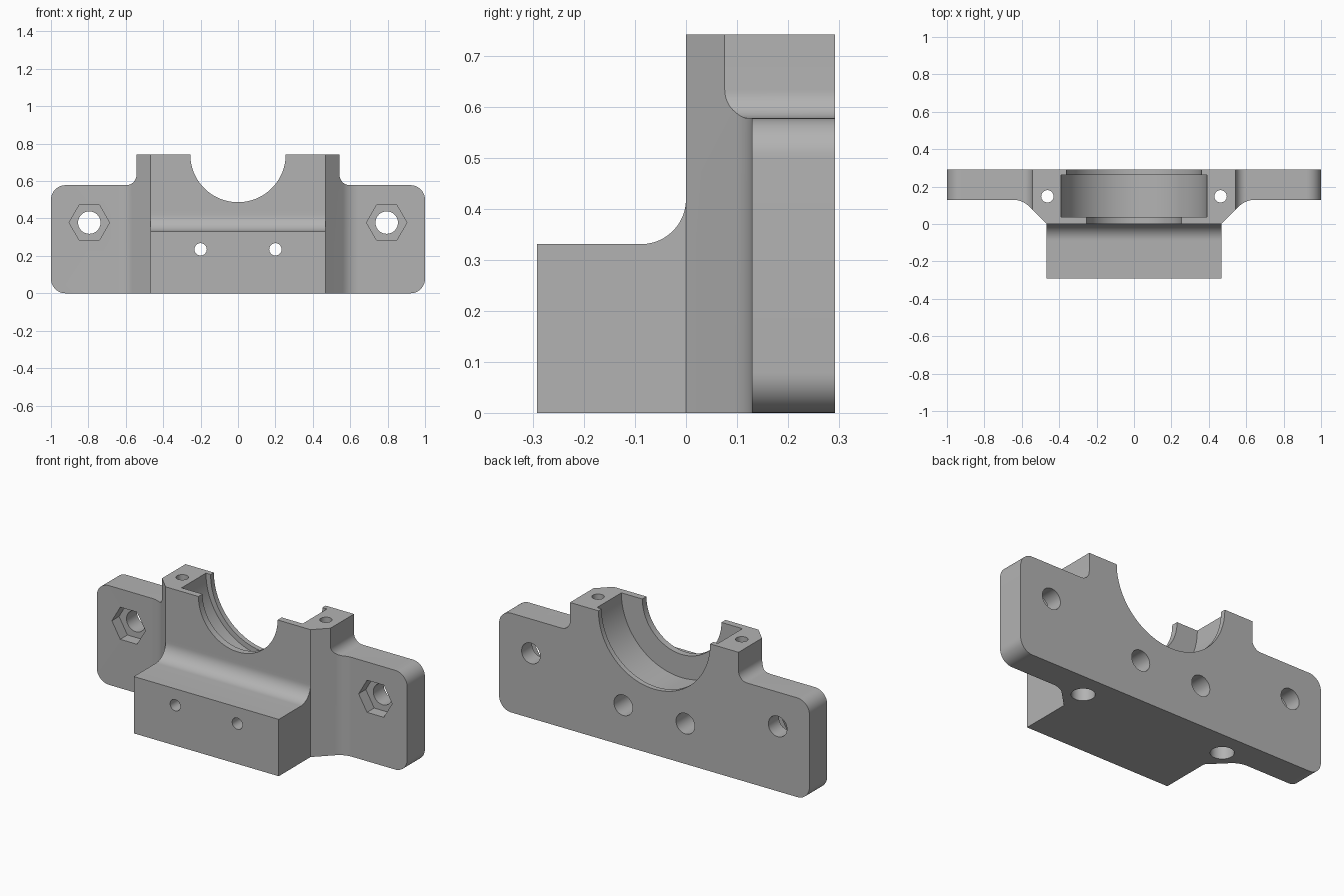
import bpy, bmesh
from math import pi, cos, sin, tan
from mathutils import Vector

cube = bpy.data.objects.get("Cube")
if cube:
    bpy.data.objects.remove(cube, do_unlink=True)

grey = bpy.data.materials.new("plain grey")
grey.use_nodes = True
colour = (0.45, 0.45, 0.45, 1)
grey.diffuse_color = colour
grey.node_tree.nodes["Principled BSDF"].inputs["Base Color"].default_value = colour

# Where the two profile directions and the extrusion go, per axis
PLACE = {"x": lambda u, v, w: (w, u, v),
         "y": lambda u, v, w: (u, w, v),
         "z": lambda u, v, w: (u, v, w)}


def rounded(corners, steps=12):
    """Outline from (u, v, radius) corners, each replaced by a tangent arc."""
    out = []
    for i, (u, v, r) in enumerate(corners):
        p = Vector((u, v))
        if r == 0:
            out.append(p)
            continue
        a = (Vector(corners[i - 1][:2]) - p).normalized()
        b = (Vector(corners[(i + 1) % len(corners)][:2]) - p).normalized()
        half = a.angle(b) / 2
        centre = p + (a + b).normalized() * r / sin(half)
        start = p + a * r / tan(half) - centre
        end = p + b * r / tan(half) - centre
        sweep = pi - 2 * half
        for k in range(steps + 1):
            t = k / steps
            out.append(centre + (start * sin((1 - t) * sweep)
                                 + end * sin(t * sweep)) / sin(sweep))
    return out


def circle(u, v, r, n=40):
    return [(u + r * cos(2 * pi * i / n), v + r * sin(2 * pi * i / n))
            for i in range(n)]


def mirrored(right_half):
    return right_half + [(-u, v, r) for u, v, r in reversed(right_half)]


def prism(name, axis, outline, low, high):
    bm = bmesh.new()
    ends = [[bm.verts.new(PLACE[axis](u, v, w)) for u, v in outline]
            for w in (low, high)]
    for ring in ends:
        bm.faces.new(ring)
    n = len(outline)
    for i in range(n):
        j = (i + 1) % n
        bm.faces.new((ends[0][i], ends[0][j], ends[1][j], ends[1][i]))
    bmesh.ops.recalc_face_normals(bm, faces=bm.faces)
    mesh = bpy.data.meshes.new(name)
    bm.to_mesh(mesh)
    bm.free()
    mesh.materials.append(grey)
    ob = bpy.data.objects.new(name, mesh)
    bpy.context.collection.objects.link(ob)
    return ob


def combine(target, other, operation):
    bpy.context.view_layer.objects.active = target
    mod = target.modifiers.new("combine", "BOOLEAN")
    mod.operation, mod.solver, mod.object = operation, "EXACT", other
    bpy.ops.object.modifier_apply(modifier=mod.name)
    bpy.data.objects.remove(other, do_unlink=True)


BACK, TOP, WING_TOP, WING_FRONT = 0.292, 0.742, 0.578, 0.129
BLOCK = 0.467

# Flanged plate: front silhouette crossed with the chamfered plan
front = rounded(mirrored([(1, 0, 0.078), (1, WING_TOP, 0.078),
                          (0.543, WING_TOP, 0.055), (0.543, TOP, 0)]))
plan = rounded(mirrored([(BLOCK, 0, 0), (BLOCK + WING_FRONT, WING_FRONT, 0.12),
                         (1.1, WING_FRONT, 0), (1.1, BACK, 0)]))
body = prism("bearing_bracket", "y", front, -0.1, 0.4)
combine(body, prism("plan", "z", plan, -0.1, 0.9), "INTERSECT")

# Front block with a concave fillet into the plate
side = rounded([(-BACK, 0, 0), (0.02, 0, 0), (0.02, 0.44, 0), (0, 0.44, 0),
                (0, 0.331, 0.088), (-BACK, 0.331, 0)])
combine(body, prism("front_block", "x", side, -BLOCK, BLOCK), "UNION")

# Stepped half bore: front lip, bearing seat, back lip
for r, low, high in ((0.255, -0.4, 0.1), (0.39, 0.038, 0.262), (0.36, 0.2, 0.4)):
    combine(body, prism("bore", "y", circle(0, TOP, r, 96), low, high), "DIFFERENCE")

for s in (-1, 1):
    cutters = [
        # Wing bolt hole and hexagonal nut pocket
        ("y", circle(s * 0.795, 0.378, 0.06), 0, 0.4),
        ("y", circle(s * 0.795, 0.378, 0.108, 6), 0, 0.195),
        # Front block screw hole and its counterbore from the back
        ("y", circle(s * 0.2, 0.235, 0.033), -0.4, 0.1),
        ("y", circle(s * 0.2, 0.235, 0.06), 0, 0.4),
        # Vertical clamp hole and its counterbore from below
        ("z", circle(s * 0.463, 0.148, 0.033), 0.3, 0.9),
        ("z", circle(s * 0.463, 0.148, 0.062), -0.1, 0.4),
    ]
    for axis, outline, low, high in cutters:
        combine(body, prism("hole", axis, outline, low, high), "DIFFERENCE")

# Smooth the arcs, keep machined edges sharp
bpy.ops.object.select_all(action="DESELECT")
body.select_set(True)
bpy.context.view_layer.objects.active = body
bpy.ops.object.shade_smooth_by_angle(angle=pi / 9)
